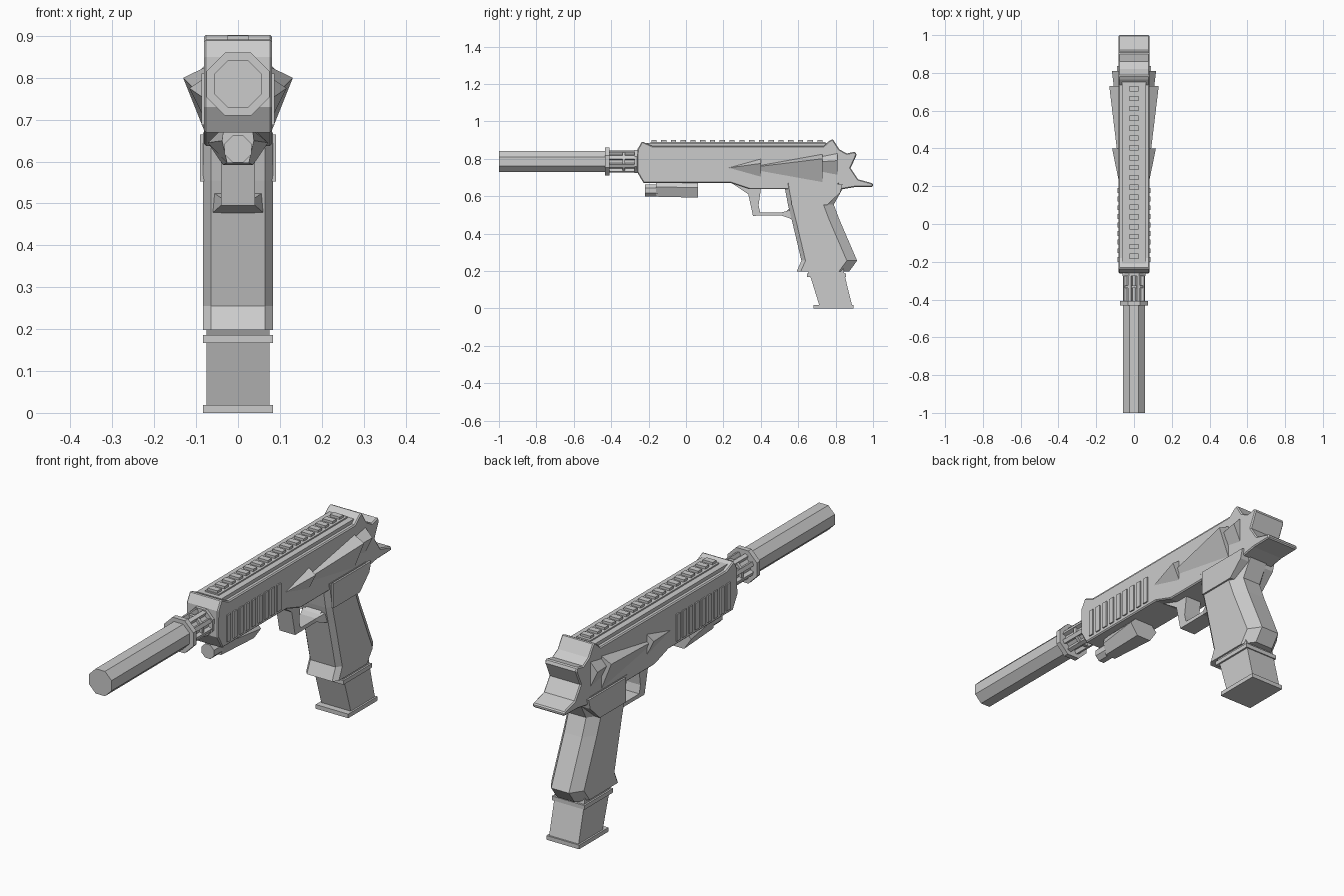
import bpy, bmesh
from math import pi, cos, sin

if "Cube" in bpy.data.objects:
    bpy.data.objects.remove(bpy.data.objects["Cube"])


def finish(name, bm, bevel=0):
    bmesh.ops.recalc_face_normals(bm, faces=bm.faces)
    me = bpy.data.meshes.new(name)
    bm.to_mesh(me)
    bm.free()
    ob = bpy.data.objects.new(name, me)
    bpy.context.collection.objects.link(ob)
    if bevel:
        m = ob.modifiers.new("chamfer", 'BEVEL')
        m.width, m.segments = bevel, 1
        m.limit_method, m.angle_limit = 'ANGLE', 1.2
    return ob


def loft(name, rings, bevel=0):
    """Join matching rings of 3D points and cap both ends."""
    bm = bmesh.new()
    vs = [[bm.verts.new(p) for p in r] for r in rings]
    n = len(rings[0])
    for a, b in zip(vs, vs[1:]):
        for i in range(n):
            bm.faces.new((a[i], a[(i + 1) % n], b[(i + 1) % n], b[i]))
    bm.faces.new(vs[0])
    bm.faces.new(vs[-1])
    return finish(name, bm, bevel)


def prism(name, yz, half, bevel=0):
    """Side profile extruded symmetrically across x."""
    return loft(name, [[(x, y, z) for y, z in yz] for x in (-half, half)], bevel)


def box(name, x0, x1, y0, y1, z0, z1):
    yz = [(y0, z0), (y1, z0), (y1, z1), (y0, z1)]
    return loft(name, [[(x, y, z) for y, z in yz] for x in (x0, x1)])


def octagon(name, flat, y0, y1, zc):
    """Eight-sided bar along y; flat is the half distance across flats."""
    r = flat / cos(pi / 8)
    ang = [(k + .5) * pi / 4 for k in range(8)]
    return loft(name, [[(r * cos(a), y, zc + r * sin(a)) for a in ang] for y in (y0, y1)])


# Slide, frame and rear tail in one side profile
prism("body", [(-.26, .85), (-.262, .73), (-.227, .67), (.24, .67), (.34, .637),
               (.56, .637), (.835, .637), (.90, .648), (1.0, .65), (1.0, .668), (.92, .69),
               (.88, .75), (.912, .82), (.905, .838), (.86, .828), (.82, .85),
               (.785, .905), (.765, .895), (.735, .868), (-.18, .868),
               (-.235, .893)], .081, .005)

# Top rail with teeth
box("slide_top", -.063, .063, -.21, .76, .85, .884)
box("rail_base", -.035, .035, -.19, .745, .87, .89)
for i in range(18):
    y = -.185 + i * .0522
    box("rail_tooth", -.025, .025, y, y + .028, .885, .901)

# Silencer, collar and ribbed muzzle
ZB = .785
octagon("silencer", .057, -1, -.42, ZB)
octagon("silencer_collar", .075, -.432, -.408, ZB)
octagon("muzzle_core", .043, -.42, -.25, ZB)
octagon("muzzle_ring", .055, -.34, -.325, ZB)
octagon("muzzle_base", .062, -.275, -.25, ZB)
for k in range(8):
    a = (k + .5) * pi / 4
    pts = []
    for y in (-.41, -.26):
        pts.append([(r * cos(a) - t * sin(a), y, ZB + r * sin(a) + t * cos(a))
                    for r, t in ((.03, -.009), (.06, -.009), (.06, .009), (.03, .009))])
    loft("muzzle_rib", pts)

# Side ribs and swept fins
for s in (-1, 1):
    for i in range(9):
        y = -.2 + i * .0455
        box("grip_rib", s * .075, s * .087, y, y + .026, .687, .81)
    for y0, y1, x, zt, zp, zb in ((.22, .40, .116, .80, .775, .70),
                                  (.30, .73, .131, .825, .80, .67),
                                  (.50, .81, .117, .83, .79, .71)):
        bm = bmesh.new()
        t, p, b, f = [bm.verts.new(c) for c in
                      ((s * .079, y1, zt), (s * x, y1, zp), (s * .079, y1, zb),
                       (s * .079, y0, (zt + zb) / 2))]
        for tri in ((t, p, b), (t, p, f), (p, b, f), (t, b, f)):
            bm.faces.new(tri)
        finish("side_fin", bm)

# Pistol grip: chamfered sections stacked down the slant
def grip_ring(yf, yb, z, zb=None):
    half = [(.064, yf), (.083, yf + .022), (.083, yb - .055), (.045, yb)]
    return [(x, y, z) for x, y in half] + [(-x, y, z) for x, y in reversed(half)]

loft("grip", [grip_ring(*r) for r in ((.525, .87, .67), (.53, .835, .635), (.545, .79, .555),
                                      (.565, .82, .475), (.617, .915, .255), (.592, .873, .198))])
prism("grip_panel", [(.565, .665), (.837, .665), (.825, .62), (.755, .553), (.565, .553)], .091)

# Magazine
prism("magazine", [(.64, .22), (.665, .17), (.713, .015), (.888, .015), (.85, .17), (.84, .22)], .075)
box("magazine_collar", -.083, .083, .647, .856, .167, .186)
box("magazine_base", -.083, .083, .682, .895, 0, .019)

# Trigger guard, one closed strip
prism("guard_front", [(.24, .672), (.36, .672), (.40, .637), (.388, .55), (.40, .50),
                      (.358, .495), (.333, .61)], .04)
prism("guard_bottom", [(.36, .513), (.53, .513), (.57, .55), (.60, .55), (.60, .46),
                       (.57, .475), (.515, .496), (.358, .495)], .04)
loft("guard_flare", [[(x, .51, .513), (x, .51, .496)] [::1] + [(x * 1.6, .575, .475), (x * 1.6, .575, .53)]
                     for x in (-.04, .04)])

# Under-barrel light: faceted housing and lens
def sym(half, y):
    return [(x, y, z) for x, z in half] + [(-x, y, z) for x, z in reversed(half)]

loft("light_body", [sym([(.035, .675), (.038, .65), (.026, .597)], -.16),
                    sym([(.042, .675), (.072, .645), (.036, .592)], .065)])
octagon("light_lens", .032, -.22, -.15, .63)
